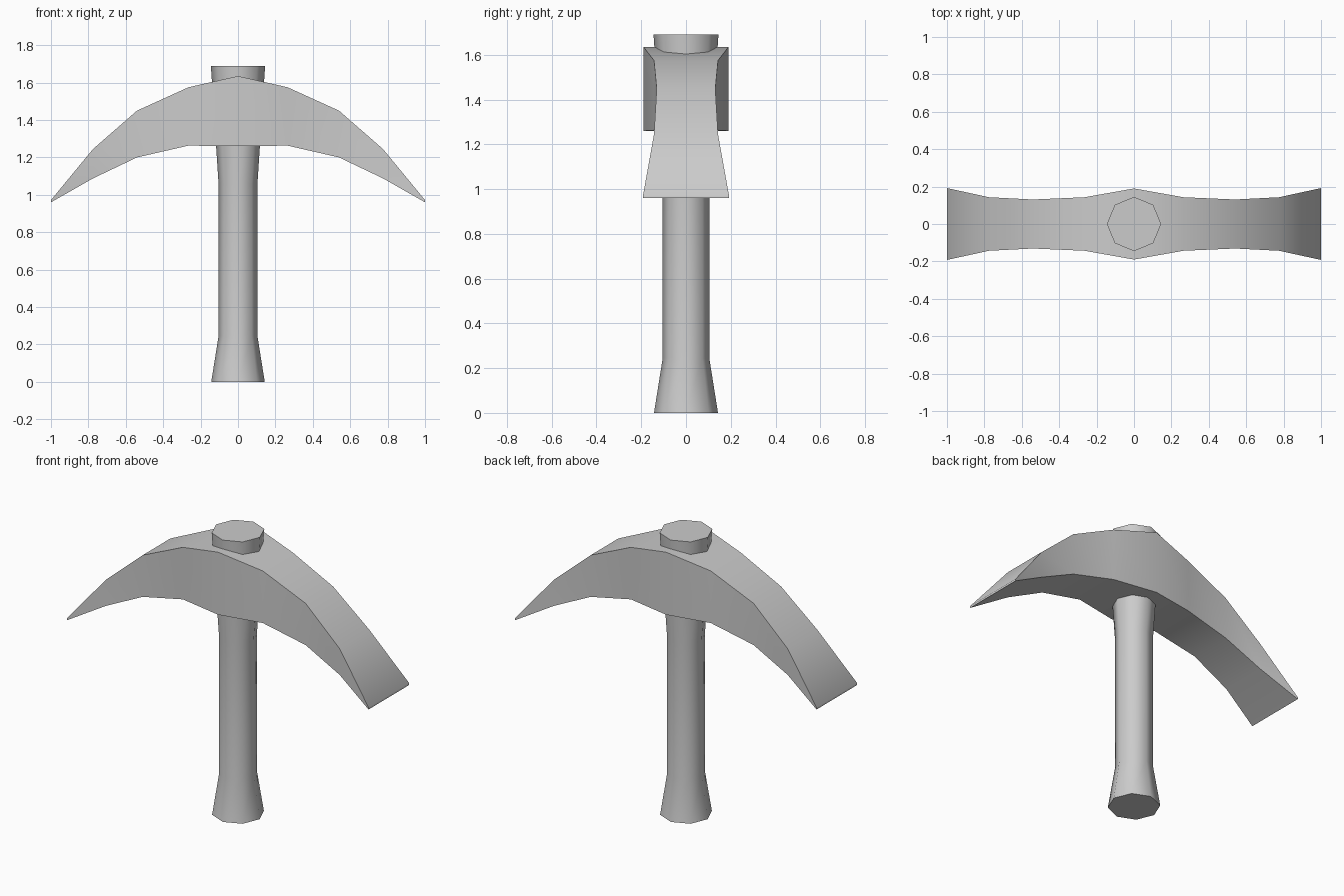
import bpy
import math

if "Cube" in bpy.data.objects:
    bpy.data.objects.remove(bpy.data.objects["Cube"])


def loft(name, rings):
    """Skin a list of equal-length vertex rings and cap both ends."""
    n = len(rings[0])
    verts = [v for ring in rings for v in ring]
    faces = []
    for r in range(len(rings) - 1):
        for i in range(n):
            j = (i + 1) % n
            faces.append((r * n + i, r * n + j, (r + 1) * n + j, (r + 1) * n + i))
    faces.append(tuple(reversed(range(n))))
    faces.append(tuple(range(len(verts) - n, len(verts))))
    mesh = bpy.data.meshes.new(name)
    mesh.from_pydata(verts, [], faces)
    obj = bpy.data.objects.new(name, mesh)
    bpy.context.collection.objects.link(obj)
    bpy.ops.object.select_all(action='DESELECT')
    obj.select_set(True)
    bpy.context.view_layer.objects.active = obj
    bpy.ops.object.shade_smooth_by_angle(angle=math.radians(50))
    return obj


# Handle: octagonal shaft, flared at the foot and through the head (z, radius)
shaft = [(0, 0.143), (0.245, 0.104), (1.06, 0.104), (1.69, 0.145)]
loft("handle", [[(r * math.cos(i * math.pi / 4), r * math.sin(i * math.pi / 4), z)
                 for i in range(8)] for z, r in shaft])

# Head: curved symmetric blade (x, bottom z, top z, half width)
half = [(0, 1.26, 1.635, 0.19), (0.265, 1.263, 1.575, 0.143),
        (0.54, 1.20, 1.45, 0.131), (0.775, 1.088, 1.245, 0.143),
        (1.0, 0.96, 0.972, 0.192)]
stations = [(-x, b, t, w) for x, b, t, w in reversed(half[1:])] + half
loft("pick_head", [[(x, -w, b), (x, w, b), (x, w, t), (x, -w, t)]
                   for x, b, t, w in stations])
